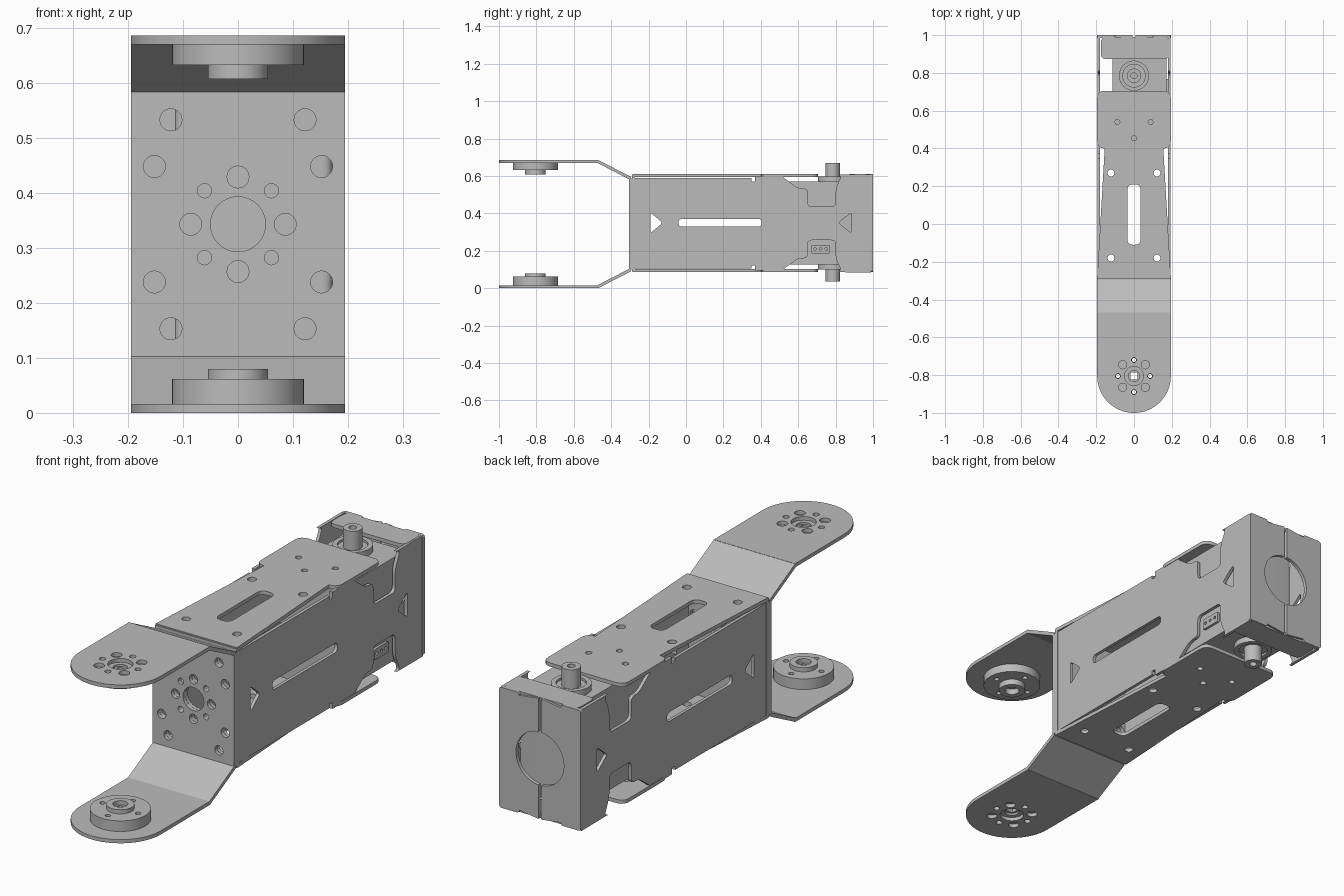
import bpy, bmesh, math
from mathutils import Matrix, Vector

if "Cube" in bpy.data.objects:
    bpy.data.objects.remove(bpy.data.objects["Cube"], do_unlink=True)

metal = bpy.data.materials.new("grey_metal")
metal.use_nodes = True
GREY = (0.5, 0.5, 0.5, 1)
metal.diffuse_color = GREY
metal.node_tree.nodes["Principled BSDF"].inputs["Base Color"].default_value = GREY

X, Y, Z = Vector((1, 0, 0)), Vector((0, 1, 0)), Vector((0, 0, 1))
W = 0.195       # half width
T = 0.016       # sheet thickness
MID = 0.343     # height of the symmetry plane
parts = []


def circle(cx, cy, r, n=32):
    return [(cx + r * math.cos(2 * math.pi * i / n), cy + r * math.sin(2 * math.pi * i / n)) for i in range(n)]


def ring(cx, cy, radius, r, count, start=0):
    """Circles spaced evenly around a centre."""
    angles = [start + 2 * math.pi * i / count for i in range(count)]
    return [circle(cx + radius * math.cos(a), cy + radius * math.sin(a), r, 16) for a in angles]


def rounded(points, r, steps=5):
    """Round every corner of a polygon."""
    out, n = [], len(points)
    for i in range(n):
        p = Vector(points[i])
        a, b = Vector(points[i - 1]) - p, Vector(points[(i + 1) % n]) - p
        cut = min(r, a.length * 0.45, b.length * 0.45)
        s, e = p + a.normalized() * cut, p + b.normalized() * cut
        for k in range(steps + 1):
            t = k / steps
            out.append(tuple(s * (1 - t) ** 2 + p * 2 * t * (1 - t) + e * t * t))
    return out


def rect(x0, x1, y0, y1, r=0.0):
    pts = [(x0, y0), (x1, y0), (x1, y1), (x0, y1)]
    return rounded(pts, r) if r else pts


def plate(name, outline, holes=(), origin=(0, 0, 0), u=X, v=Y, thick=T):
    """Extruded sheet with holes, centred on the plane through origin."""
    curve = bpy.data.curves.new(name, "CURVE")
    curve.dimensions, curve.fill_mode, curve.extrude = "2D", "BOTH", thick / 2
    for loop in [outline, *holes]:
        s = curve.splines.new("POLY")
        s.points.add(len(loop) - 1)
        for pt, co in zip(s.points, loop):
            pt.co = (co[0], co[1], 0, 1)
        s.use_cyclic_u = True
    temp = bpy.data.objects.new("temp", curve)
    bpy.context.collection.objects.link(temp)
    dg = bpy.context.evaluated_depsgraph_get()
    mesh = bpy.data.meshes.new_from_object(temp.evaluated_get(dg))
    bpy.data.objects.remove(temp, do_unlink=True)
    w = u.cross(v)
    m = Matrix((u, v, w)).transposed().to_4x4()
    m.translation = origin
    mesh.transform(m)
    bm = bmesh.new()
    bm.from_mesh(mesh)
    bmesh.ops.remove_doubles(bm, verts=bm.verts, dist=0.00001)
    bmesh.ops.recalc_face_normals(bm, faces=bm.faces)
    bm.to_mesh(mesh)
    bm.free()
    mesh.name = name
    mesh.materials.clear()
    mesh.materials.append(metal)
    obj = bpy.data.objects.new(name, mesh)
    bpy.context.collection.objects.link(obj)
    parts.append(obj)
    return obj


def slab(name, outline, z0, z1, holes=()):
    """Horizontal plate between two heights."""
    return plate(name, outline, holes, (0, 0, (z0 + z1) / 2), thick=abs(z1 - z0))


# Fork: upper and lower arms with rounded tips
FY = -0.805
tip = [(W * math.cos(a), FY - W * math.sin(a)) for a in [math.pi * i / 32 for i in range(33)]]
arm = tip + [(-W, -0.468), (W, -0.468)]
arm_holes = [circle(0, FY, 0.05)] + ring(0, FY, 0.085, 0.013, 4) + ring(0, FY, 0.085, 0.022, 4, math.pi / 4)
slope = Vector((0, 0.175, 0.09))
for side, s in (("upper", 1), ("lower", -1)):
    outer = MID + s * 0.343
    slab(side + "_arm", arm, outer, outer - s * T, arm_holes)
    start = Vector((0, -0.472, outer - s * T / 2))
    direction = Vector((0, slope.y, -s * slope.z))
    plate(side + "_arm_slope", rect(-W, W, 0, direction.length), (), start, X, direction.normalized())

    # Round horn on the inside of each arm
    flange = outer - s * 0.053 if s > 0 else outer + 0.062
    hub = flange - s * (0.026 if s > 0 else 0.018)
    screw_holes = ring(0, FY, 0.085, 0.011, 4)
    slab(side + "_horn", circle(0, FY, 0.12, 48), outer - s * T, flange, [circle(0, FY, 0.03)] + screw_holes)
    slab(side + "_horn_hub", circle(0, FY, 0.055), flange, hub, [circle(0, FY, 0.03)])
    slab(side + "_horn_core", circle(0, FY, 0.03), outer - s * 0.025, flange, [rect(-0.018, 0.018, FY - 0.018, FY + 0.018)])

# Front mounting plates: fork web and the body end behind it
front_holes = [circle(0, MID, 0.05)] + ring(0, MID, 0.086, 0.02, 4) + ring(0, MID, 0.086, 0.013, 4, math.pi / 4)
for sx in (-1, 1):
    for sz in (-1, 1):
        front_holes += [circle(sx * 0.122, MID + sz * 0.19, 0.02, 20), circle(sx * 0.152, MID + sz * 0.105, 0.02, 20)]
plate("fork_web", rect(-W, W, 0.1, 0.588), front_holes, (0, -0.297, 0), X, Z)
plate("body_front", rect(-W, W, 0.09, 0.605), front_holes, (0, -0.28, 0), X, Z)

# Top and bottom sheets, with the strips folded from the back
sheet = [(-W, -0.285), (W, -0.285)] + rounded([(W, 0.4), (W, 0.705), (-W, 0.705), (-W, 0.4)], 0.04)
sheet_holes = [rect(-0.035, 0.035, -0.11, 0.21, 0.035), circle(0, 0.455, 0.013, 16)]
for sx in (-1, 1):
    sheet_holes += [circle(sx * 0.122, y, 0.018, 20) for y in (-0.18, 0.27)]
    sheet_holes.append(circle(sx * 0.088, 0.54, 0.013, 16))
strip = rounded([(-0.175, 0.99), (-0.175, 0.873), (0.185, 0.873), (0.185, 0.99)], 0.03)
SY = 0.785
for side, z, s in (("top", 0.61, 1), ("bottom", 0.088, -1)):
    slab(side + "_sheet", sheet, z, z - s * T, sheet_holes)
    bore = [circle(0, SY, 0.085)]
    slab(side + "_back_strip", strip, z, z - s * T)

    # Output shaft and its round seat
    slab(side + "_shaft_seat", circle(0, SY, 0.08), z - s * 0.04, z - s * 0.012, [circle(0, SY, 0.06)])
    slab(side + "_shaft_collar", circle(0, SY, 0.06), z - s * 0.04, z - s * 0.022)
    end = z + s * (0.06 if s > 0 else 0.053)
    slab(side + "_shaft", circle(0, SY, 0.038), z - s * 0.04, end, [circle(0, SY, 0.016, 20)])

# Side sheets with cut corners, slot and triangular windows
half = rounded([(0.51, 0.253), (0.60, 0.187), (0.65, 0.187), (0.65, 0.09),
                (0.80, 0.09), (0.80, 0.187), (0.835, 0.262)], 0.025)
upper_edge = [(-0.272, 0.242), (0.35, 0.242), (0.35, 0.225), (0.37, 0.225), (0.37, 0.253)] + half + [(0.99, 0.262)]
outline = [(y, MID + h + 0.004) for y, h in upper_edge]
outline += [(y, MID + 0.004 - h) for y, h in reversed(upper_edge)]
front_window = rounded([(-0.19, 0.295), (-0.125, 0.35), (-0.19, 0.405)], 0.015)
rear_window = rounded([(0.885, 0.295), (0.885, 0.405), (0.815, 0.35)], 0.015)
slot = rect(-0.04, 0.405, 0.33, 0.37, 0.018)
for side, s in (("left", 1), ("right", -1)):
    plate(side + "_side", outline, [front_window, slot, rear_window], (s * 0.186, 0, 0), Y, Z, 0.014)

    # Back half with half of the round opening
    arc = [(s * max(0.007, 0.115 * math.cos(a)), 0.35 + 0.115 * math.sin(a))
           for a in [math.pi * (i / 24 - 0.5) for i in range(25)]]
    back = [(s * 0.007, 0.088)] + arc + [(s * 0.007, 0.61)]
    back += rounded([(s * 0.1, 0.61), (s * W, 0.61), (s * W, 0.088), (s * 0.1, 0.088)], 0.012)
    plate(side + "_back", back, (), (0, 0.992, 0), X, Z)

# Motor case inside the rear of the body
slab("motor_case", rect(-0.115, 0.172, 0.44, 0.9, 0.02), 0.126, 0.572)

# Cable socket on the motor case
pins = [circle(0.69 + 0.03 * i, 0.21, 0.007, 12) for i in range(3)]
plate("cable_socket", rect(0.672, 0.768, 0.185, 0.232, 0.006), pins, (0.177, 0, 0), Y, Z, 0.012)

# Shading
bpy.ops.object.select_all(action="DESELECT")
for obj in parts:
    obj.select_set(True)
bpy.context.view_layer.objects.active = parts[0]
bpy.ops.object.shade_smooth_by_angle(angle=math.radians(30))
